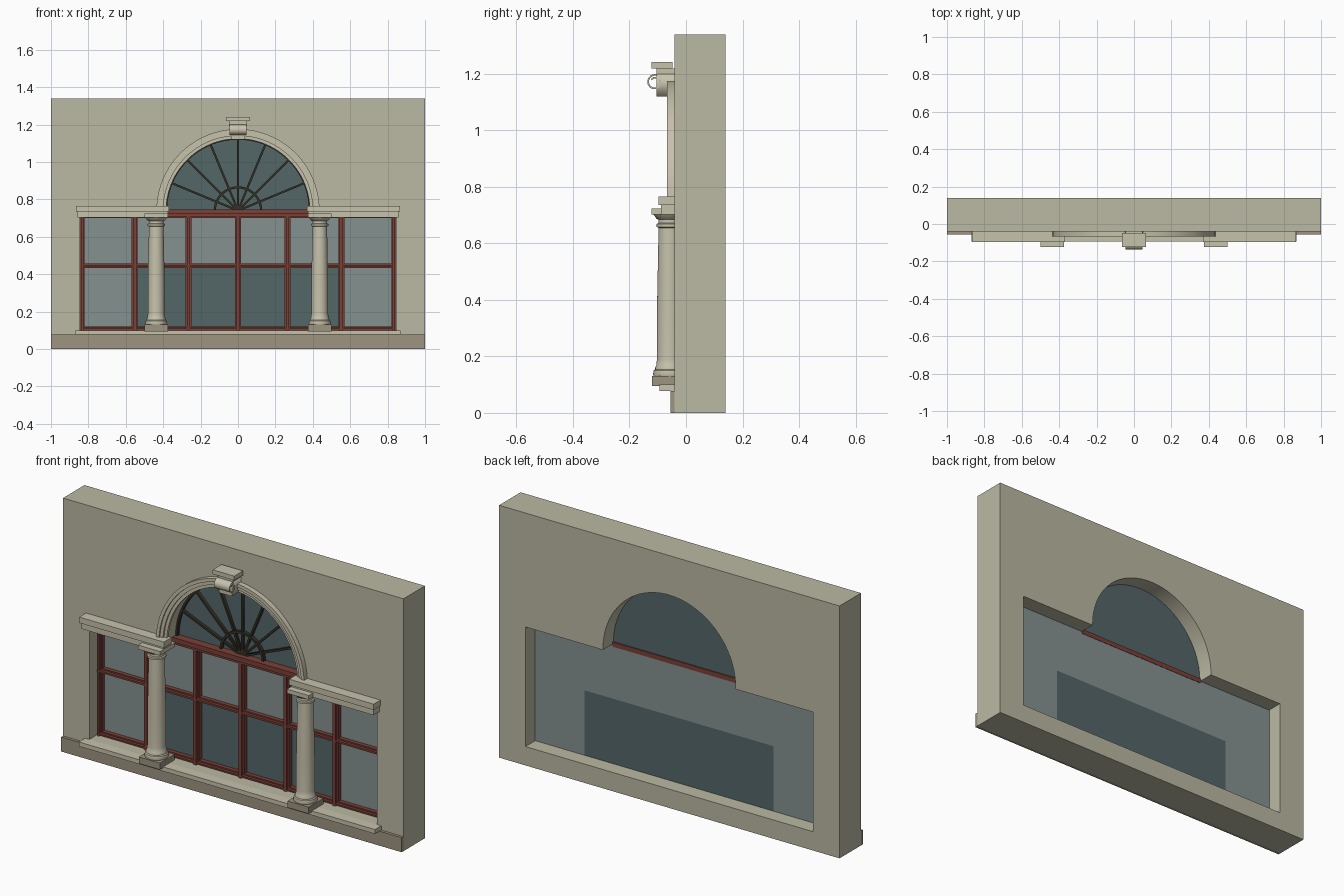
import bpy, bmesh, math
from mathutils import Matrix, Vector

if "Cube" in bpy.data.objects:
    bpy.data.objects.remove(bpy.data.objects["Cube"], do_unlink=True)


def material(name, rgb):
    lin = [(c / 255) ** 2.2 for c in rgb] + [1]
    m = bpy.data.materials.new(name)
    m.use_nodes = True
    m.diffuse_color = lin
    m.node_tree.nodes["Principled BSDF"].inputs["Base Color"].default_value = lin
    return m


WALL = material("wall plaster", (186, 183, 161))
TRIM = material("cream stone", (198, 193, 171))
BASE = material("taupe stone", (156, 146, 128))
WOOD = material("red brown wood", (122, 66, 58))
IRON = material("dark bronze", (56, 52, 44))
PALE = material("pale glass", (132, 145, 143))
DARK = material("dark glass", (84, 102, 103))


def add(name, mesh, mat, smooth=False):
    ob = bpy.data.objects.new(name, mesh)
    bpy.context.collection.objects.link(ob)
    mesh.materials.clear()
    mesh.materials.append(mat)
    if smooth:
        bpy.ops.object.select_all(action='DESELECT')
        ob.select_set(True)
        bpy.context.view_layer.objects.active = ob
        bpy.ops.object.shade_smooth_by_angle(angle=math.radians(35))
    return ob


def box(name, x, y, z, mat):
    """Box from (min, max) pairs."""
    bm = bmesh.new()
    bmesh.ops.create_cube(bm, size=1)
    for v in bm.verts:
        v.co = Vector([r[0] if c < 0 else r[1] for c, r in zip(v.co, (x, y, z))])
    me = bpy.data.meshes.new(name)
    bm.to_mesh(me)
    bm.free()
    return add(name, me, mat)


def slab(name, loops, y0, y1, mat, smooth=False, turn=0):
    """Outlines in x-z, later ones cutting holes, extruded from y0 to y1."""
    cu = bpy.data.curves.new(name, 'CURVE')
    cu.dimensions, cu.fill_mode, cu.extrude = '2D', 'BOTH', (y1 - y0) / 2
    for loop in loops:
        sp = cu.splines.new('POLY')
        sp.points.add(len(loop) - 1)
        for p, (a, b) in zip(sp.points, loop):
            p.co = (a, b, 0, 1)
        sp.use_cyclic_u = True
    tmp = bpy.data.objects.new(name, cu)
    me = bpy.data.meshes.new_from_object(tmp)
    bpy.data.objects.remove(tmp)
    bpy.data.curves.remove(cu)
    me.transform(Matrix.Rotation(turn, 4, 'Z')
                 @ Matrix.Translation((0, (y0 + y1) / 2, 0))
                 @ Matrix.Rotation(math.pi / 2, 4, 'X'))
    bm = bmesh.new()
    bm.from_mesh(me)
    bmesh.ops.remove_doubles(bm, verts=bm.verts, dist=1e-5)
    bmesh.ops.recalc_face_normals(bm, faces=bm.faces)
    bm.to_mesh(me)
    bm.free()
    return add(name, me, mat, smooth)


def lathe(name, profile, x, y, mat):
    bm = bmesh.new()
    vs = [bm.verts.new((r, 0, z)) for r, z in profile]
    es = [bm.edges.new(p) for p in zip(vs, vs[1:])]
    bmesh.ops.spin(bm, geom=vs + es, cent=(0, 0, 0), axis=(0, 0, 1),
                   angle=math.tau, steps=32)
    bmesh.ops.remove_doubles(bm, verts=bm.verts, dist=1e-5)
    bmesh.ops.recalc_face_normals(bm, faces=bm.faces)
    bmesh.ops.translate(bm, verts=bm.verts, vec=(x, y, 0))
    me = bpy.data.meshes.new(name)
    bm.to_mesh(me)
    bm.free()
    return add(name, me, mat, True)


SPRING = 0.74


def arc(r, n=48):
    return [(r * math.cos(math.pi * i / n), SPRING + r * math.sin(math.pi * i / n))
            for i in range(n + 1)]


def band(r0, r1):
    return [arc(r1) + arc(r0)[::-1]]


# Wall with a wide opening topped by an arch
W, SILL, HEAD = 0.845, 0.1, 0.735
outer = [(-1, 0), (1, 0), (1, 1.34), (-1, 1.34)]
opening = [(-W, SILL), (W, SILL), (W, HEAD), (0.39, HEAD)] + arc(0.39) + [(-0.39, HEAD), (-W, HEAD)]
slab("wall", [outer, opening], -0.04, 0.14, WALL, True)
box("wall_plinth", (-1, 1), (-0.055, -0.04), (0, 0.077), BASE)
box("window_sill", (-0.87, 0.87), (-0.093, -0.035), (0.077, 0.1), TRIM)

# Glazing
box("pale_glass_upper", (-W, W), (0.052, 0.058), (0.445, 0.733), PALE)
for s in (-1, 1):
    box("pale_glass_side", sorted((s * 0.555, s * W)), (0.052, 0.058), (SILL, 0.445), PALE)
box("dark_glass", (-0.555, 0.555), (0.052, 0.058), (SILL, 0.445), DARK)
slab("lunette_glass", [arc(0.389)], 0.048, 0.054, DARK)


# Timber frame: every bar is a wide back piece with a narrow front bead
def bar(name, x, z, vertical):
    box(name, x, (0.03, 0.052), z, WOOD)
    t = 0.007
    if vertical:
        x = (x[0] + t, x[1] - t)
    else:
        z = (z[0] + t, z[1] - t)
    box(name + "_bead", x, (0.015, 0.03), z, WOOD)


for x in (-0.832, -0.553, -0.265, 0, 0.265, 0.553, 0.832):
    h = 0.012 if abs(x) > 0.8 else 0.016
    bar("mullion", (x - h, x + h), (SILL, 0.71), True)
for z, h in ((0.11, 0.011), (0.445, 0.012)):
    bar("rail", (-0.84, 0.84), (z - h, z + h), False)
bar("transom", (-0.84, 0.84), (0.70, 0.73), False)
box("transom_top", (-0.39, 0.39), (0.005, 0.06), (0.722, 0.747), WOOD)

# Fan light bars
slab("fan_rim", band(0.379, 0.389), 0.03, 0.048, IRON, True)
slab("fan_hub_arc", band(0.118, 0.13), 0.03, 0.048, IRON, True)
for i in range(1, 8):
    a = math.pi * i / 8
    d, n = Vector((math.cos(a), math.sin(a))), Vector((-math.sin(a), math.cos(a))) * 0.0055
    c = Vector((0, SPRING))
    slab("fan_spoke", [[c - n, c + d * 0.383 - n, c + d * 0.383 + n, c + n]], 0.032, 0.048, IRON)

# Arch moulding in three steps
for r0, r1, y in ((0.418, 0.436, -0.067), (0.4, 0.418, -0.059), (0.384, 0.4, -0.05)):
    slab("arch_moulding", band(r0, r1), y, -0.035, TRIM, True)

# Keystone, cap and rolled scroll
slab("keystone", [[(-0.036, 1.12), (0.036, 1.12), (0.048, 1.2), (-0.048, 1.2)]], -0.105, -0.035, TRIM)
box("keystone_neck", (-0.045, 0.045), (-0.105, -0.035), (1.2, 1.218), TRIM)
box("keystone_cap", (-0.063, 0.063), (-0.122, -0.048), (1.218, 1.241), TRIM)


def spiral(offset):
    pts = []
    for i in range(37):
        a = 0.6 + i / 36 * 2.6 * math.pi
        r = 0.031 - 0.013 * i / 36 - offset
        pts.append((-0.11 + r * math.cos(a), 1.17 + r * math.sin(a)))
    return pts


slab("keystone_scroll", [spiral(0) + spiral(0.006)[::-1]], -0.045, 0.045, TRIM, True, math.pi / 2)

# Columns and entablatures, mirrored left and right
shaft = [(0, 0.128), (0.056, 0.128), (0.059, 0.137), (0.056, 0.15), (0.051, 0.154), (0.051, 0.161),
         (0.047, 0.168), (0.045, 0.19), (0.045, 0.35), (0.039, 0.655), (0.046, 0.658),
         (0.046, 0.669), (0.04, 0.672), (0.04, 0.684), (0.046, 0.687), (0.057, 0.702), (0, 0.702)]
CX, CY = 0.437, -0.058
for s in (-1, 1):
    side = "left" if s > 0 else "right"

    def sx(a, b):
        return sorted((s * a, s * b))

    box(side + "_column_base", sx(CX - 0.062, CX + 0.062), (-0.12, 0.004), (0.095, 0.13), BASE)
    lathe(side + "_column", shaft, s * CX, CY, TRIM)
    box(side + "_column_abacus", sx(CX - 0.064, CX + 0.064), (-0.122, 0.006), (0.702, 0.724), TRIM)
    box(side + "_entablature", sx(0.375, 0.858), (-0.088, -0.03), (0.702, 0.737), TRIM)
    box(side + "_cornice", sx(0.368, 0.865), (-0.097, -0.03), (0.735, 0.766), TRIM)
